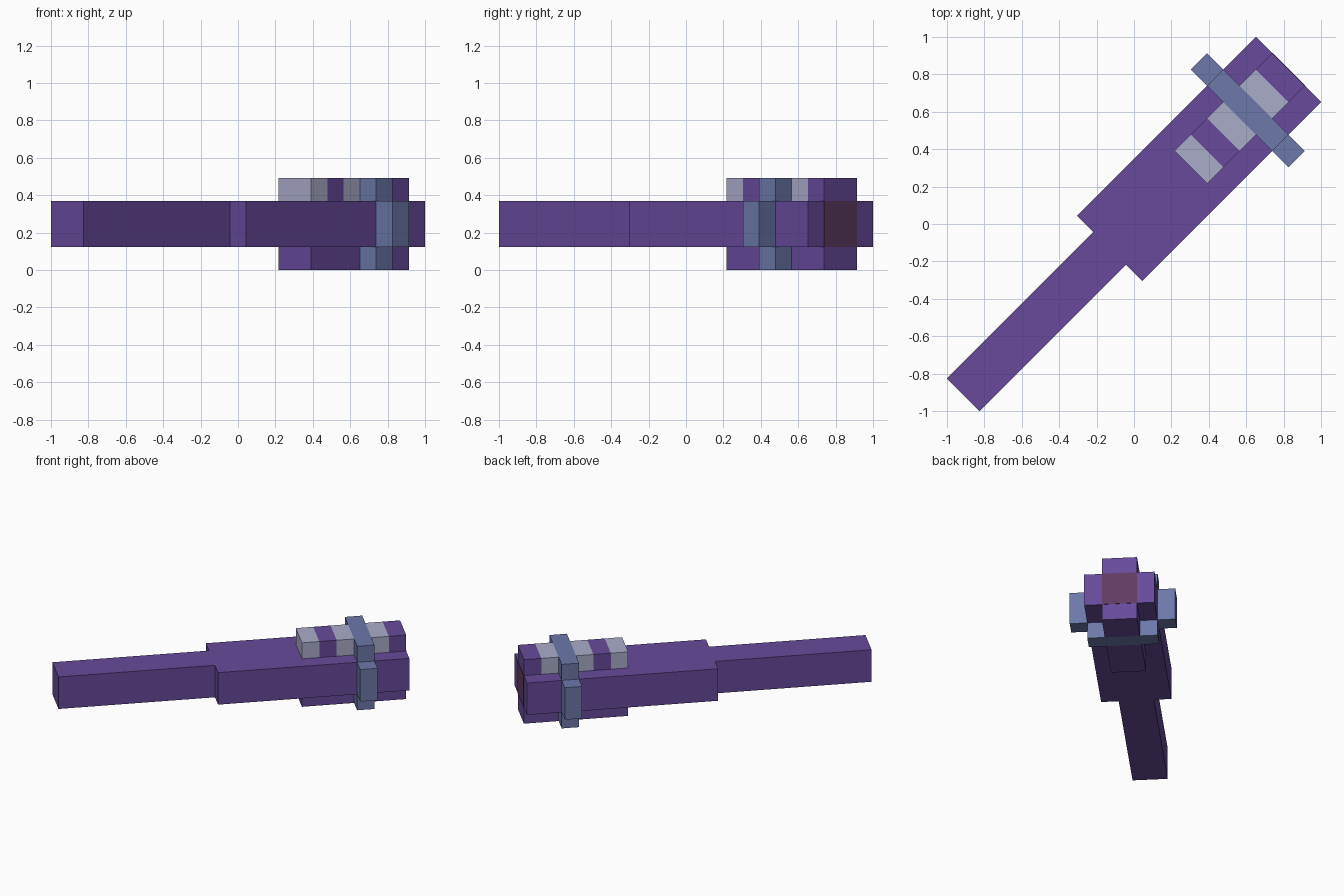
import bpy, bmesh, math
from mathutils import Matrix

cube = bpy.data.objects.get("Cube")
if cube:
    bpy.data.objects.remove(cube, do_unlink=True)

W = 2 * math.sqrt(2) / 23      # one block unit
START = -math.sqrt(2) + W      # handle end along the long axis
TURN = Matrix.Rotation(math.radians(45), 4, 'Z')


def material(name, rgb):
    lin = [((c / 255 + 0.055) / 1.055) ** 2.4 for c in rgb] + [1.0]
    m = bpy.data.materials.new(name)
    m.use_nodes = True
    m.diffuse_color = lin
    m.node_tree.nodes["Principled BSDF"].inputs["Base Color"].default_value = lin
    return m


purple = material("purple", (103, 74, 155))
grey = material("pale grey", (170, 172, 202))
blue = material("slate blue", (108, 120, 170))
plum = material("plum", (97, 59, 98))


def prism(name, u0, u1, outline, mat):
    """Extrude a (side, height) outline along the long axis, in block units."""
    bm = bmesh.new()
    face = bm.faces.new([bm.verts.new((START + u0 * W, v * W, z * W)) for v, z in outline])
    ext = bmesh.ops.extrude_face_region(bm, geom=[face])
    moved = [g for g in ext["geom"] if isinstance(g, bmesh.types.BMVert)]
    bmesh.ops.translate(bm, verts=moved, vec=((u1 - u0) * W, 0, 0))
    bmesh.ops.recalc_face_normals(bm, faces=bm.faces)
    bm.transform(TURN)
    me = bpy.data.meshes.new(name)
    bm.to_mesh(me)
    bm.free()
    me.materials.append(mat)
    bpy.context.collection.objects.link(bpy.data.objects.new(name, me))


def block(name, u0, u1, half, z0, z1, mat):
    prism(name, u0, u1, [(-half, z0), (half, z0), (half, z1), (-half, z1)], mat)


# Handle and thicker body
block("handle", 0, 9, 1, 1, 3, purple)
block("body", 9, 20, 2, 1, 3, purple)

# Lower rail, on both sides of the band
block("lower_rail_rear", 14, 17, 1, 0, 1, purple)
block("lower_rail_front", 18, 20, 1, 0, 1, purple)

# Upper rail of alternating blocks
for u, mat in ((14, grey), (15, purple), (16, grey), (18, grey), (19, purple)):
    block(f"upper_rail_block_{u - 13}", u, u + 1, 1, 3, 4, mat)

# Cross-shaped band around the body
right = [(2, 0), (2, 1), (3, 1), (3, 3), (2, 3), (2, 4)]
prism("band", 17, 18, right + [(-v, z) for v, z in reversed(right)], blue)

# Thin plate on the end face
block("end_plate", 20, 20.02, 1, 1, 3, plum)
